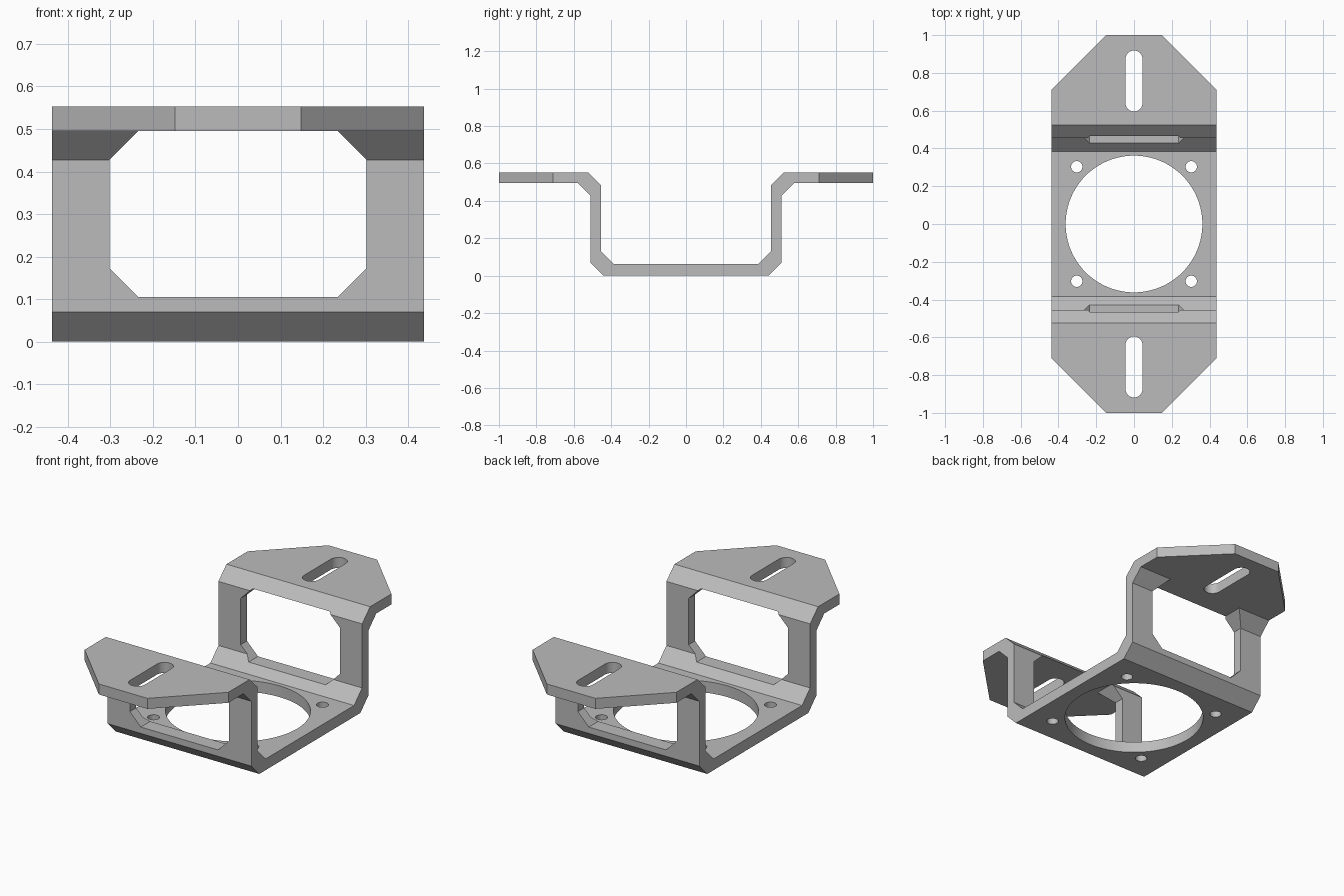
import bpy, bmesh, math
from mathutils import Vector

cube = bpy.data.objects.get("Cube")
if cube:
    bpy.data.objects.remove(cube, do_unlink=True)

# Single grey metal
grey = bpy.data.materials.new("grey_metal")
grey.use_nodes = True
colour = (0.5, 0.5, 0.5, 1)
grey.diffuse_color = colour
grey.node_tree.nodes["Principled BSDF"].inputs["Base Color"].default_value = colour


def prism(name, points, start, depth):
    """Extrude a closed 3D outline into a solid."""
    bm = bmesh.new()
    face = bm.faces.new([bm.verts.new(Vector(p) + Vector(start)) for p in points])
    top = bmesh.ops.extrude_face_region(bm, geom=[face])["geom"]
    bmesh.ops.translate(bm, vec=depth,
                        verts=[g for g in top if isinstance(g, bmesh.types.BMVert)])
    bmesh.ops.recalc_face_normals(bm, faces=bm.faces)
    mesh = bpy.data.meshes.new(name)
    bm.to_mesh(mesh)
    bm.free()
    mesh.materials.append(grey)
    obj = bpy.data.objects.new(name, mesh)
    bpy.context.collection.objects.link(obj)
    return obj


def boolean(target, cutter, operation="DIFFERENCE"):
    mod = target.modifiers.new("cut", "BOOLEAN")
    mod.operation = operation
    mod.solver = "EXACT"
    mod.object = cutter
    bpy.context.view_layer.objects.active = target
    bpy.ops.object.modifier_apply(modifier=mod.name)
    bpy.data.objects.remove(cutter, do_unlink=True)


def slot(x, y, radius, half_length=0, steps=32):
    """Round hole outline, stretched along y when half_length is set."""
    pts = []
    for end in (0, 1):
        cy = y + half_length * (1 - 2 * end)
        count = steps + 1 if half_length else steps
        for i in range(count):
            a = math.pi * (end + i / steps)
            pts.append((x + radius * math.cos(a), cy + radius * math.sin(a), 0))
    return pts


# Bent strip: side profile mirrored front to back
lower = [(0.44, 0), (0.51, 0.07), (0.51, 0.427), (0.578, 0.495), (1.1, 0.495)]
upper = [(1.1, 0.553), (0.525, 0.553), (0.455, 0.485), (0.455, 0.132), (0.385, 0.062)]
half = lower + upper
profile = half + [(-y, z) for y, z in reversed(half)]
bracket = prism("bracket", [(0, y, z) for y, z in profile], (-0.6, 0, 0), (1.2, 0, 0))

# Plan outline with clipped flange corners
quarter = [(0.438, 0.71), (0.148, 1)]
plan = quarter + [(-x, y) for x, y in reversed(quarter)]
plan += [(-x, -y) for x, y in plan]
boolean(bracket, prism("plan_cutter", [(x, y, 0) for x, y in plan],
                       (0, 0, -0.2), (0, 0, 1)), "INTERSECT")

# Chamfered window through both walls
side = [(0.235, 0.105), (0.302, 0.172), (0.302, 0.428), (0.235, 0.495)]
window = side + [(-x, z) for x, z in reversed(side)]
boolean(bracket, prism("window_cutter", [(x, 0, z) for x, z in window],
                       (0, -0.7, 0), (0, 1.4, 0)))

# Large floor opening, four screw holes and two flange slots
holes = [slot(0, 0, 0.362, steps=48)]
holes += [slot(0.303 * sx, 0.303 * sy, 0.03, steps=16) for sx in (-1, 1) for sy in (-1, 1)]
for outline in holes:
    boolean(bracket, prism("hole_cutter", outline, (0, 0, -0.1), (0, 0, 0.3)))
for sy in (-1, 1):
    boolean(bracket, prism("slot_cutter", slot(0, 0.757 * sy, 0.045, 0.117, 16),
                           (0, 0, 0.4), (0, 0, 0.3)))

# Smooth hole walls, sharp bends
bpy.ops.object.select_all(action="DESELECT")
bracket.select_set(True)
bpy.context.view_layer.objects.active = bracket
bpy.ops.object.shade_smooth_by_angle(angle=math.radians(20))
